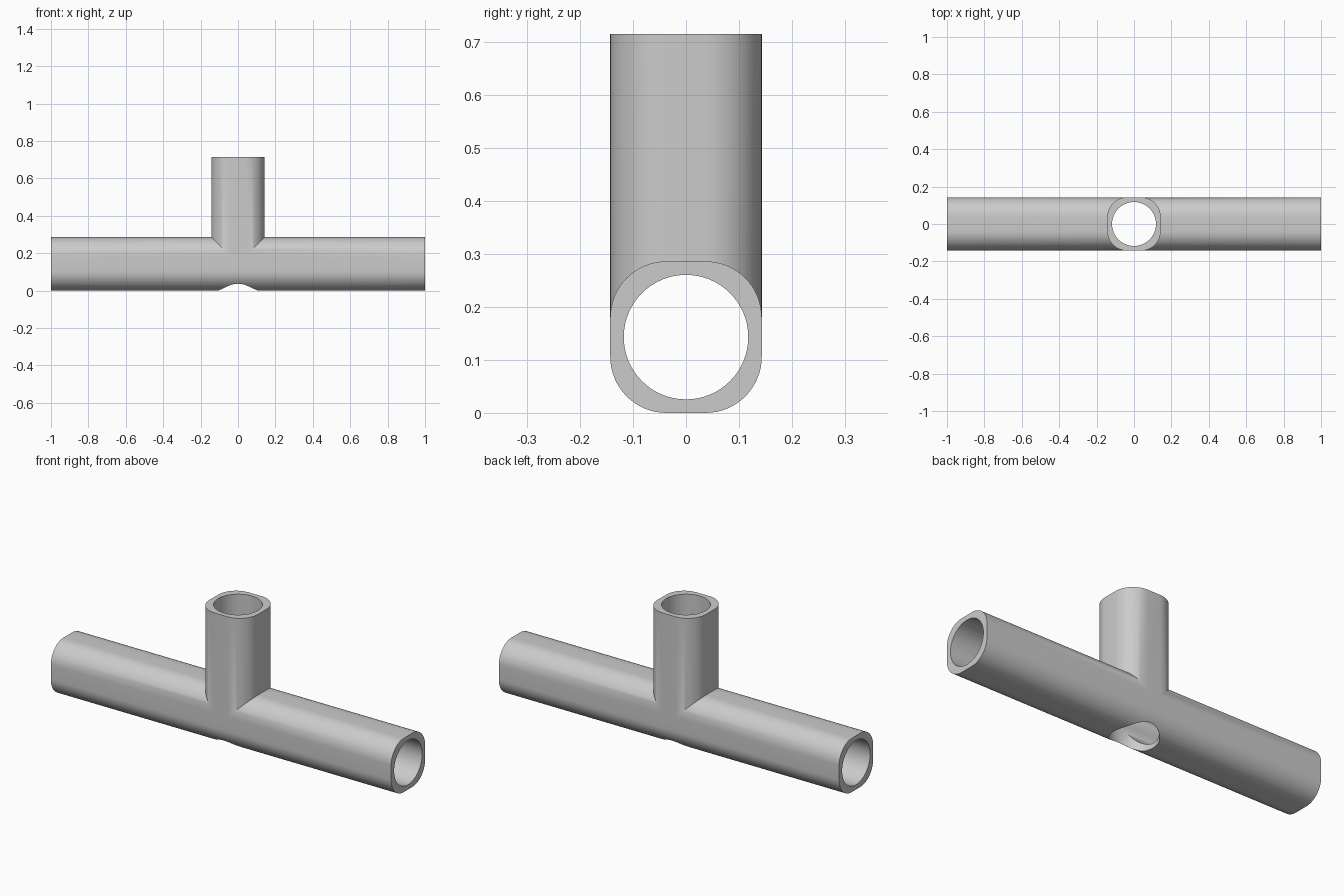
import bpy
import bmesh
from math import cos, sin, pi
from mathutils import Matrix

HALF = 0.143      # half width of the square tube
CORNER = 0.106    # corner radius of the tube
BORE = 0.1175     # radius of the round bore
HEIGHT = 0.715

cube = bpy.data.objects.get("Cube")
if cube:
    bpy.data.objects.remove(cube, do_unlink=True)

grey = bpy.data.materials.new("grey")
grey.use_nodes = True
colour = (0.6, 0.6, 0.6, 1)
grey.diffuse_color = colour
grey.node_tree.nodes["Principled BSDF"].inputs["Base Color"].default_value = colour


def rounded_square(steps=16):
    """Outline of the tube, four arcs joined by flats."""
    c = HALF - CORNER
    points = []
    for quarter, (sx, sy) in enumerate([(1, 1), (-1, 1), (-1, -1), (1, -1)]):
        for i in range(steps + 1):
            a = (quarter + i / steps) * pi / 2
            points.append((sx * c + CORNER * cos(a), sy * c + CORNER * sin(a)))
    return points


def circle(steps=64):
    return [(BORE * cos(2 * pi * i / steps), BORE * sin(2 * pi * i / steps))
            for i in range(steps)]


def prism(name, outline, start, end, matrix=Matrix()):
    """Extrude an outline along z, then place it with the matrix."""
    bm = bmesh.new()
    base = bm.faces.new([bm.verts.new((x, y, start)) for x, y in outline])
    top = bmesh.ops.extrude_face_region(bm, geom=[base])["geom"]
    moved = [v for v in top if isinstance(v, bmesh.types.BMVert)]
    bmesh.ops.translate(bm, verts=moved, vec=(0, 0, end - start))
    bmesh.ops.recalc_face_normals(bm, faces=bm.faces)
    bm.transform(matrix)
    mesh = bpy.data.meshes.new(name)
    bm.to_mesh(mesh)
    bm.free()
    mesh.materials.append(grey)
    obj = bpy.data.objects.new(name, mesh)
    bpy.context.collection.objects.link(obj)
    return obj


def combine(target, other, operation):
    """Apply a boolean and discard the helper."""
    mod = target.modifiers.new("combine", "BOOLEAN")
    mod.operation, mod.solver, mod.object = operation, "EXACT", other
    bpy.ops.object.modifier_apply(modifier=mod.name)
    bpy.data.objects.remove(other, do_unlink=True)


along_x = Matrix.Translation((0, 0, HALF)) @ Matrix.Rotation(pi / 2, 4, "Y")

# Long tube with an upright branch
tee = prism("tee_pipe", rounded_square(), -1, 1, along_x)
bpy.ops.object.select_all(action="DESELECT")
bpy.context.view_layer.objects.active = tee
tee.select_set(True)
combine(tee, prism("branch", rounded_square(), HALF, HEIGHT), "UNION")

# Round bores: along the tube, and down the branch through the underside
combine(tee, prism("long_bore", circle(), -1.1, 1.1, along_x), "DIFFERENCE")
combine(tee, prism("branch_bore", circle(), -0.1, HEIGHT + 0.1), "DIFFERENCE")

bpy.ops.object.shade_smooth_by_angle(angle=pi / 6)
